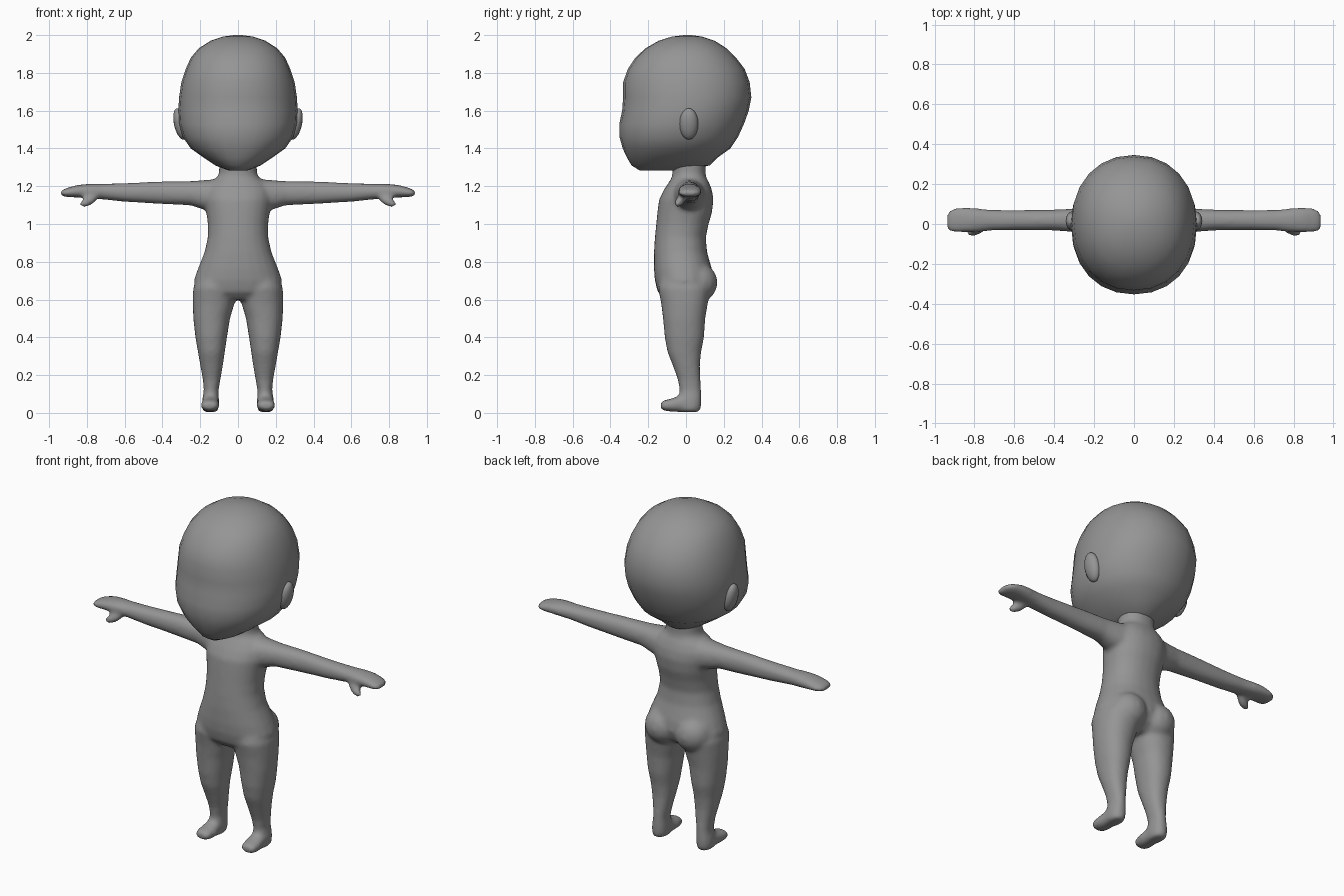
import bpy, bmesh, math
from mathutils import Matrix, Vector

skin = bpy.data.materials.new("grey_clay")
skin.diffuse_color = (0.3, 0.3, 0.3, 1)


def loft(bm, rings, axis="z", side=1, n=24, power=2.2):
    """Skin rings of (position, low a, high a, low b, high b) along an axis."""
    loops = []
    for t, a0, a1, b0, b1 in rings:
        loop = []
        for i in range(n):
            ang = 2 * math.pi * i / n
            c, s = math.cos(ang), math.sin(ang)
            a = (a0 + a1) / 2 + (a1 - a0) / 2 * math.copysign(abs(c) ** (2 / power), c)
            b = (b0 + b1) / 2 + (b1 - b0) / 2 * math.copysign(abs(s) ** (2 / power), s)
            co = (a, b, t) if axis == "z" else (t, a, b) if axis == "x" else (a, t, b)
            loop.append(bm.verts.new((co[0] * side, co[1], co[2])))
        loops.append(loop)
    faces = [bm.faces.new(loops[0]), bm.faces.new(loops[-1])]
    for p, q in zip(loops, loops[1:]):
        for i in range(n):
            j = (i + 1) % n
            faces.append(bm.faces.new((p[i], p[j], q[j], q[i])))
    bmesh.ops.recalc_face_normals(bm, faces=faces)


def ball(bm, centre, radii, rot=Matrix(), u=16, v=10):
    m = Matrix.Translation(centre) @ rot @ Matrix.Diagonal((*radii, 1))
    bmesh.ops.create_uvsphere(bm, u_segments=u, v_segments=v, radius=1, matrix=m)


def finish(bm, name):
    me = bpy.data.meshes.new(name)
    bm.to_mesh(me)
    bm.free()
    for p in me.polygons:
        p.use_smooth = True
    me.materials.append(skin)
    ob = bpy.data.objects.new(name, me)
    bpy.context.collection.objects.link(ob)
    return ob


# Head: (height, half width, front, back)
head = [(1.283, .05, -.245, .0), (1.31, .12, -.288, .125), (1.35, .18, -.312, .165),
        (1.40, .25, -.335, .235), (1.46, .292, -.352, .275), (1.53, .312, -.353, .307),
        (1.60, .316, -.338, .332), (1.67, .312, -.333, .346), (1.75, .30, -.333, .337),
        (1.82, .277, -.308, .311), (1.88, .25, -.268, .265), (1.93, .208, -.215, .215),
        (1.97, .145, -.145, .152), (1.992, .08, -.075, .085), (2.0, .02, -.01, .03)]
bm = bmesh.new()
loft(bm, [(z, -w, w, f, b) for z, w, f, b in head], power=2.15)
finish(bm, "head")

# Ears
for side, name in ((1, "ear_left"), (-1, "ear_right")):
    bm = bmesh.new()
    ball(bm, (side * .305, .015, 1.53), (.034, .05, .085), Matrix.Rotation(side * .22, 4, "Y"))
    finish(bm, name)

# Body, blended from overlapping parts
bm = bmesh.new()
torso = [(.60, .17, -.11, .07), (.64, .222, -.15, .12), (.70, .235, -.165, .145),
         (.76, .214, -.17, .138), (.85, .178, -.17, .112), (.93, .16, -.165, .105),
         (1.0, .16, -.158, .12), (1.06, .168, -.152, .138), (1.13, .178, -.143, .146),
         (1.18, .175, -.118, .138), (1.22, .148, -.092, .122), (1.245, .112, -.075, .108),
         (1.27, .10, -.072, .103), (1.34, .10, -.075, .105)]
loft(bm, [(z, -w, w, f, b) for z, w, f, b in torso])

leg = [(.75, .02, .205, -.13, .11), (.66, .012, .238, -.148, .13), (.58, .018, .24, -.132, .116),
       (.50, .042, .237, -.122, .102), (.40, .058, .226, -.113, .096), (.32, .07, .212, -.098, .08),
       (.25, .08, .20, -.07, .074), (.18, .092, .187, -.045, .077), (.12, .103, .181, -.034, .08),
       (.07, .10, .19, -.04, .082), (.03, .10, .192, -.045, .08), (.004, .11, .183, -.04, .072)]
foot = [(.03, .105, .188, .008, .10), (-.03, .10, .192, .004, .093), (-.08, .097, .199, .006, .076),
        (-.12, .103, .196, .012, .066), (-.134, .12, .18, .022, .055)]
arm = [(.0, -.07, .10, 1.07, 1.232), (.12, -.075, .105, 1.06, 1.238), (.18, -.06, .092, 1.075, 1.233),
       (.25, -.045, .08, 1.098, 1.228), (.40, -.033, .073, 1.105, 1.226), (.60, -.032, .07, 1.117, 1.217),
       (.72, -.034, .072, 1.13, 1.213), (.79, -.042, .08, 1.135, 1.213), (.85, -.044, .084, 1.14, 1.207),
       (.90, -.044, .08, 1.142, 1.193), (.93, -.036, .066, 1.146, 1.182), (.938, -.022, .05, 1.152, 1.174)]
for side in (1, -1):
    loft(bm, leg, "z", side)
    loft(bm, foot, "y", side, 16)
    loft(bm, arm, "x", side, 16)
    # Buttock and thumb
    ball(bm, (side * .098, .062, .69), (.108, .106, .105))
    ball(bm, (side * .79, -.032, 1.122), (.058, .025, .025),
         Matrix.Rotation(side * .5, 4, "Y") @ Matrix.Rotation(side * -.35, 4, "Z"))
body = finish(bm, "body")
remesh = body.modifiers.new("blend", "REMESH")
remesh.mode = "VOXEL"
remesh.voxel_size = .011
remesh.use_smooth_shade = True
relax = body.modifiers.new("relax", "SMOOTH")
relax.factor = .5
relax.iterations = 10
